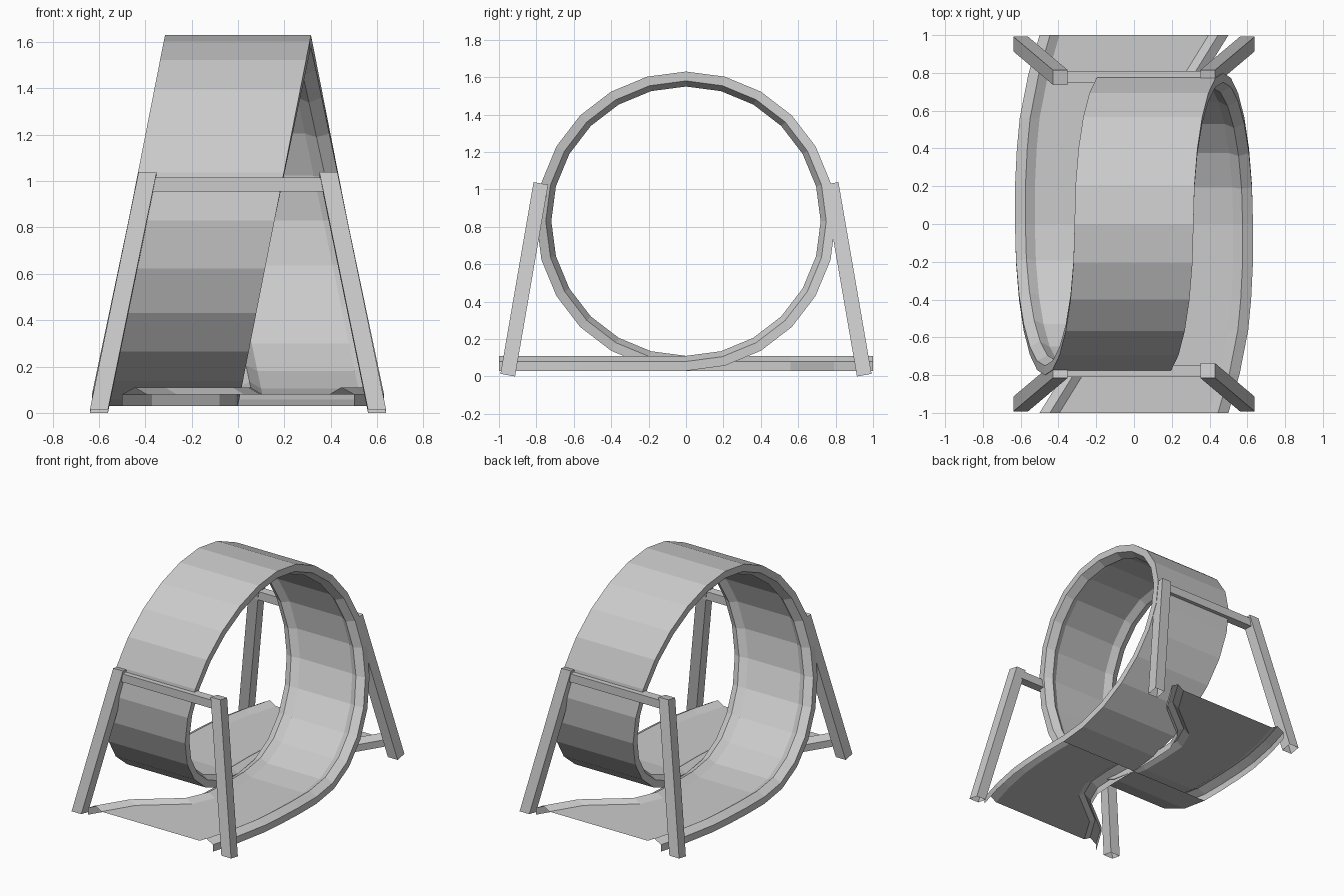
import bpy
from math import sin, cos, pi
from mathutils import Vector

if "Cube" in bpy.data.objects:
    bpy.data.objects.remove(bpy.data.objects["Cube"])

CZ, R = 0.83, 0.80               # loop centre height and outer radius
HALF = 0.315                     # half track width
PEAK, FLOOR = 0.055, 0.105       # insets of the edge ridge and the track floor


def make(name, verts, faces):
    me = bpy.data.meshes.new(name)
    me.from_pydata(verts, [], faces)
    me.update()
    ob = bpy.data.objects.new(name, me)
    bpy.context.collection.objects.link(ob)
    return ob


def sweep(name, rows, closed=False):
    n = len(rows[0])
    verts = [p for row in rows for p in row]
    faces = []
    for j in range(len(rows) - 1):
        for i in range(n if closed else n - 1):
            k = (i + 1) % n
            faces.append((j * n + i, j * n + k, (j + 1) * n + k, (j + 1) * n + i))
    return make(name, verts, faces)


def section(xl, xr):
    # track profile with a raised ridge along both edges:
    # (x, height above the outer surface)
    left = [(0, 0), (0, 0.05), (PEAK, 0.08), (FLOOR, 0.05)]
    return [(xl + d, h) for d, h in left] + [(xr - d, h) for d, h in reversed(left)]


# Loop: 24-sided closed track that drifts sideways as it goes round
rows = []
for s in range(25):
    a = 2 * pi * s / 24
    shift = HALF * (1 + cos(a)) / 2 * (1 if s <= 12 else -1)
    rows.append([(x, (R - h) * sin(a), CZ - (R - h) * cos(a))
                 for x, h in section(shift - HALF, shift + HALF)])
sweep("loop_track", rows, closed=True)

# Flared ramps, open underneath; the exit is the entry turned half round
stations = [(-1.0, -0.50, 0.50), (-0.79, -0.37, 0.56), (-0.56, -0.08, 0.605),
            (-0.40, -0.01, 0.62), (-0.20, 0.0, 0.63), (0.0, 0.0, 0.63)]
for name, sg in (("entry_ramp", 1), ("exit_ramp", -1)):
    sweep(name, [[(sg * x, sg * y, 0.03 + h) for x, h in section(xl, xr)]
                 for y, xl, xr in stations])


def beam(name, a, b, u, v, open_foot=False):
    # square bar from a to b with half-axes u and v
    a, b, u, v = map(Vector, (a, b, u, v))
    verts = [c + i * u + j * v for c in (a, b)
             for i, j in ((-1, -1), (1, -1), (1, 1), (-1, 1))]
    faces = [(3, 2, 1, 0), (4, 5, 6, 7), (0, 1, 5, 4),
             (1, 2, 6, 5), (2, 3, 7, 6), (3, 0, 4, 7)]
    ob = make(name, verts, faces[1:] if open_foot else faces)
    # keep normals outward whichever way the bar is mirrored
    if (b - a).dot(u.cross(v)) < 0:
        ob.data.flip_normals()


# A-frame supports front and back
for end, sy in (("front", -1), ("back", 1)):
    tilt = (0, sy * 0.039, 0.007)
    for side, sx in (("left", -1), ("right", 1)):
        beam(f"{end}_{side}_leg", (sx * 0.60, sy * 0.953, 0.007),
             (sx * 0.39, sy * 0.776, 1.032), (0.039, 0, 0), tilt, True)
    beam(f"{end}_crossbar", (-0.385, sy * 0.779, 0.986), (0.385, sy * 0.779, 0.986),
         (0, sy * 0.032, 0), (0, 0, 0.03))
